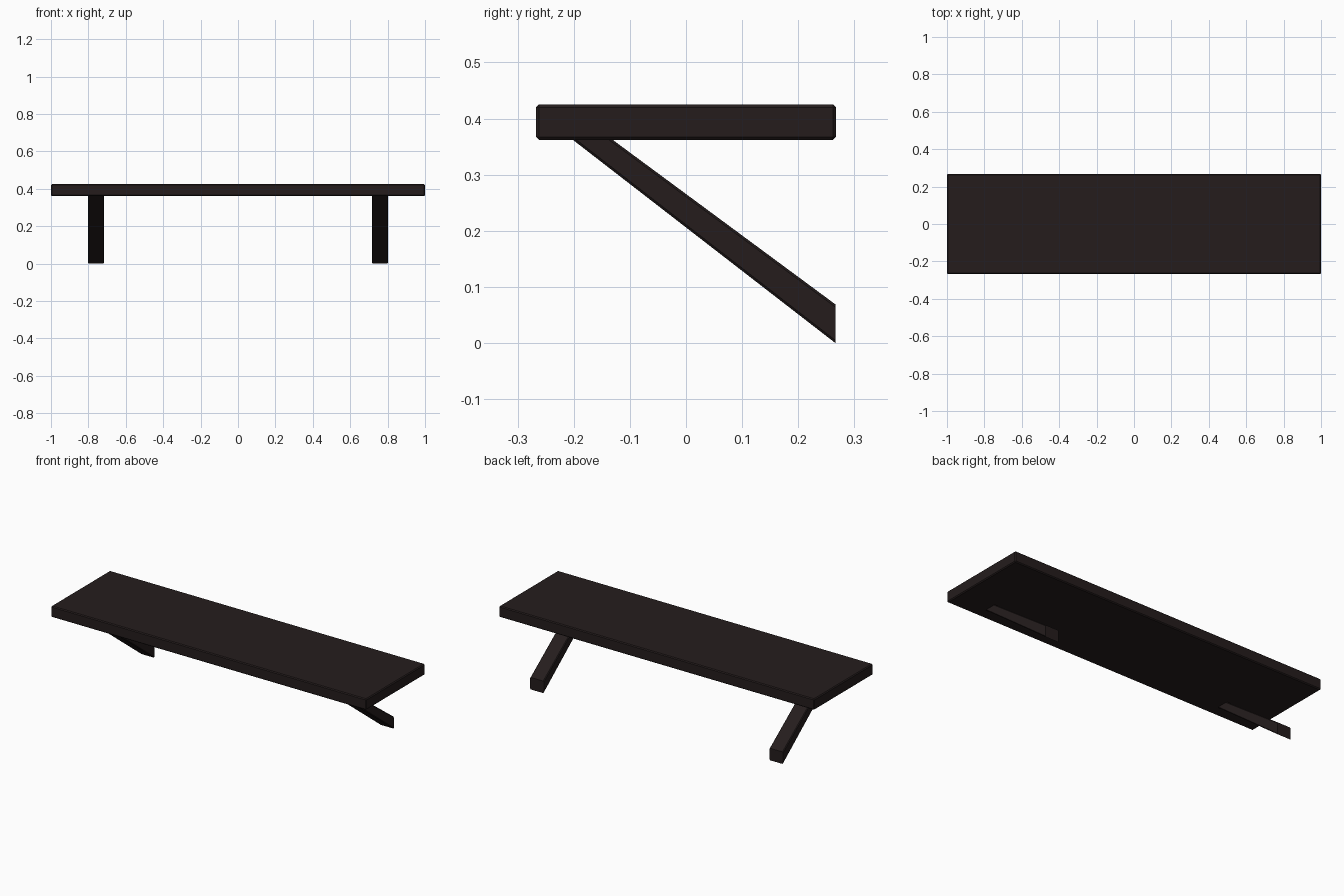
import bpy, bmesh

if "Cube" in bpy.data.objects:
    bpy.data.objects.remove(bpy.data.objects["Cube"])

wood = bpy.data.materials.new("dark_wood")
wood.diffuse_color = (0.018, 0.012, 0.012, 1)
wood.use_nodes = True
wood.node_tree.nodes["Principled BSDF"].inputs["Base Color"].default_value = wood.diffuse_color


def extrude_profile(name, profile, x0, x1, bevel, lengthwise_only=False):
    """Extrude a (y, z) profile along x and chamfer its edges."""
    bm = bmesh.new()
    face = bm.faces.new([bm.verts.new((x0, y, z)) for y, z in profile])
    ext = bmesh.ops.extrude_face_region(bm, geom=[face])
    moved = [v for v in ext["geom"] if isinstance(v, bmesh.types.BMVert)]
    bmesh.ops.translate(bm, verts=moved, vec=(x1 - x0, 0, 0))
    bmesh.ops.recalc_face_normals(bm, faces=bm.faces)
    edges = list(bm.edges)
    if lengthwise_only:
        # the four edges running down the slope of the brace
        edges = [e for e in edges
                 if abs(e.verts[0].co.y - e.verts[1].co.y) > 0.2]
    bmesh.ops.bevel(bm, geom=edges, offset=bevel, segments=1, affect='EDGES')
    mesh = bpy.data.meshes.new(name)
    bm.to_mesh(mesh)
    bm.free()
    mesh.materials.append(wood)
    obj = bpy.data.objects.new(name, mesh)
    bpy.context.collection.objects.link(obj)
    return obj


# Shelf board
extrude_profile("shelf_board",
                [(-0.267, 0.362), (0.267, 0.362), (0.267, 0.425), (-0.267, 0.425)],
                -1.0, 1.0, 0.005)

# Slanted braces, cut flush with the board above and the wall behind
brace = [(-0.203, 0.363), (-0.132, 0.363), (0.266, 0.069), (0.266, 0.0)]
for side, x0, x1 in (("left", -0.802, -0.716), ("right", 0.716, 0.802)):
    extrude_profile(side + "_brace", brace, x0, x1, 0.004, True)
